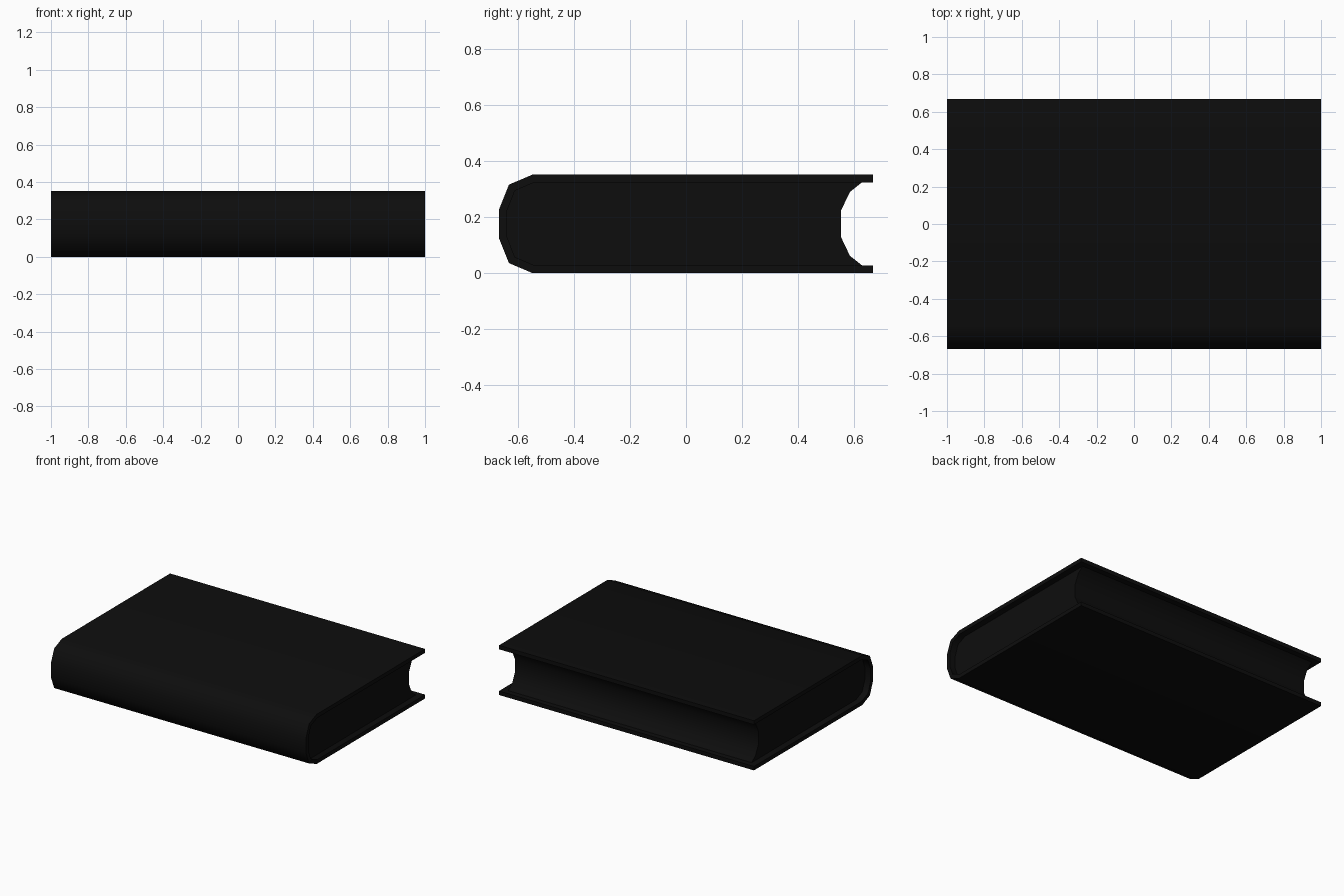
import bpy, bmesh, math

if "Cube" in bpy.data.objects:
    bpy.data.objects.remove(bpy.data.objects["Cube"])

H = 0.352          # total thickness
T = 0.028          # cover board thickness


def mirror_z(pts):
    # upper half of an outline followed by its mirror image below mid height
    return pts + [(y, H - z) for y, z in reversed(pts)]


def extrude_x(name, outline, half, mat):
    # prism along x from a (y, z) outline
    bm = bmesh.new()
    face = bm.faces.new([bm.verts.new((-half, y, z)) for y, z in outline])
    ext = bmesh.ops.extrude_face_region(bm, geom=[face])
    verts = [g for g in ext["geom"] if isinstance(g, bmesh.types.BMVert)]
    bmesh.ops.translate(bm, verts=verts, vec=(2 * half, 0, 0))
    bmesh.ops.recalc_face_normals(bm, faces=bm.faces)
    me = bpy.data.meshes.new(name)
    bm.to_mesh(me)
    bm.free()
    ob = bpy.data.objects.new(name, me)
    bpy.context.collection.objects.link(ob)
    me.materials.append(mat)
    bpy.ops.object.select_all(action='DESELECT')
    ob.select_set(True)
    bpy.context.view_layer.objects.active = ob
    bpy.ops.object.shade_smooth_by_angle(angle=math.radians(50))
    return ob


black = bpy.data.materials.new("black")
black.diffuse_color = (0.004, 0.004, 0.004, 1)
black.use_nodes = True
black.node_tree.nodes["Principled BSDF"].inputs["Base Color"].default_value = black.diffuse_color

# rounded spine, outside and inside
outer = mirror_z([(-0.547, H), (-0.632, 0.316), (-0.667, 0.228)])
inner = mirror_z([(-0.541, H - T), (-0.611, 0.294), (-0.639, 0.222)])

# cover: two boards joined by the spine
cover = [(0.667, H)] + outer + [(0.667, 0), (0.667, T)] + inner[::-1] + [(0.667, H - T)]
extrude_x("cover", cover, 1.0, black)

# page block: rounded at the spine, hollow at the fore edge, inset at both ends
fore_edge = mirror_z([(0.628, H - T), (0.585, 0.290), (0.553, 0.223)])
extrude_x("pages", inner + fore_edge[::-1], 0.955, black)
